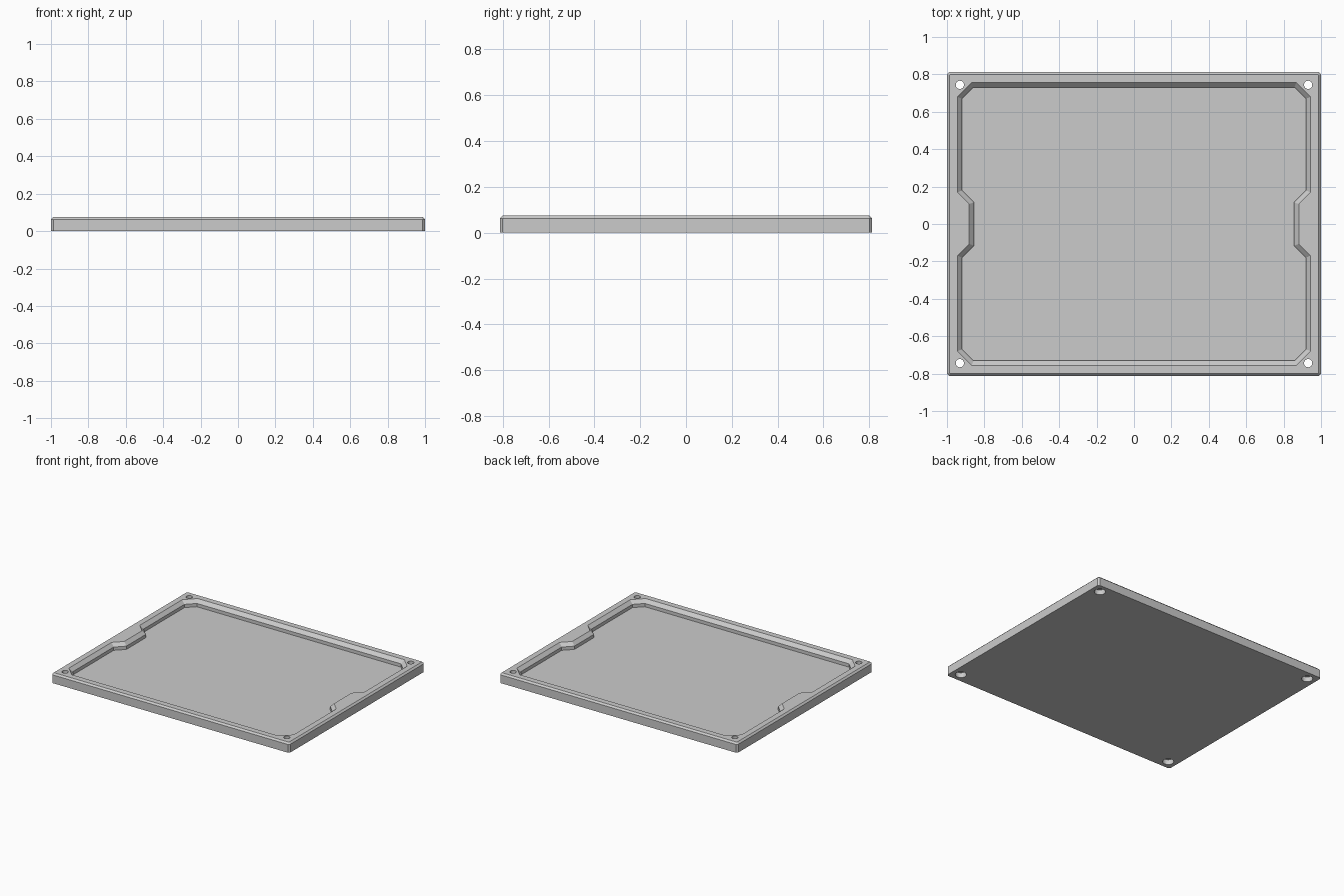
import bpy
import bmesh
from mathutils import Vector

cube = bpy.data.objects.get("Cube")
if cube:
    bpy.data.objects.remove(cube, do_unlink=True)

HEIGHT, FLOOR = 0.075, 0.025
EDGE, LIP = 0.0125, 0.025          # outer bevel and pocket bevel

grey = bpy.data.materials.new("plain_grey")
grey.use_nodes = True
grey.diffuse_color = (0.6, 0.6, 0.6, 1)
grey.node_tree.nodes["Principled BSDF"].inputs["Base Color"].default_value = (0.6, 0.6, 0.6, 1)


def mirrored_outline(quarter):
    """Closed counter-clockwise outline from the points of its +x +y quarter."""
    q = [Vector(p) for p in quarter]
    half = q + [Vector((-p.x, p.y)) for p in reversed(q)]
    return half + [-p for p in half]


def inset(outline, d):
    """Move every edge of the outline inward by d."""
    result = []
    for i, p in enumerate(outline):
        a = (p - outline[i - 1]).normalized()
        b = (outline[(i + 1) % len(outline)] - p).normalized()
        n1, n2 = Vector((-a.y, a.x)), Vector((-b.y, b.x))
        result.append(p + (n1 + n2) * d / (1 + n1.dot(n2)))
    return result


def loft(name, outline, levels):
    """Solid through (inset, z) levels of one outline."""
    bm = bmesh.new()
    rings = [[bm.verts.new((p.x, p.y, z)) for p in inset(outline, d)] for d, z in levels]
    n = len(outline)
    for low, high in zip(rings, rings[1:]):
        for i in range(n):
            j = (i + 1) % n
            bm.faces.new((low[i], low[j], high[j], high[i]))
    bm.faces.new(list(reversed(rings[0])))
    bm.faces.new(rings[-1])
    bmesh.ops.recalc_face_normals(bm, faces=bm.faces)
    mesh = bpy.data.meshes.new(name)
    bm.to_mesh(mesh)
    bm.free()
    mesh.materials.append(grey)
    obj = bpy.data.objects.new(name, mesh)
    bpy.context.collection.objects.link(obj)
    return obj


def cylinder(name, x, y, radius, bottom, top):
    bpy.ops.mesh.primitive_cylinder_add(vertices=32, radius=radius, depth=top - bottom,
                                        location=(x, y, (top + bottom) / 2))
    obj = bpy.context.object
    obj.name = name
    obj.data.materials.append(grey)
    return obj


def cut(target, cutter):
    cutter.hide_render = True
    mod = target.modifiers.new("cut", 'BOOLEAN')
    mod.operation, mod.solver, mod.object = 'DIFFERENCE', 'EXACT', cutter
    bpy.context.view_layer.objects.active = target
    bpy.ops.object.modifier_apply(modifier=mod.name)
    bpy.data.objects.remove(cutter, do_unlink=True)


# Plate with bevelled upright corners and top rim
X, Y = 1.0, 0.8125
plate = mirrored_outline([(X, Y - EDGE), (X - EDGE, Y)])
tray = loft("tray", plate, [(0, 0), (0, HEIGHT - EDGE), (EDGE, HEIGHT)])

# Pocket with clipped corners, side notches and a sloped lip
pocket = mirrored_outline([(0.881, 0.106), (0.944, 0.169), (0.944, 0.68), (0.868, 0.756)])
over = 0.01
cut(tray, loft("pocket_cutter", pocket,
               [(LIP, FLOOR), (LIP, HEIGHT - LIP), (-over, HEIGHT + over)]))

# Corner screw holes, wider underneath
for sx in (-1, 1):
    for sy in (-1, 1):
        x, y = sx * 0.931, sy * 0.744
        cut(tray, cylinder("hole_cutter", x, y, 0.022, -0.05, 0.15))
        cut(tray, cylinder("screw_head_cutter", x, y, 0.039, -0.05, 0.0375))

bpy.ops.object.select_all(action='DESELECT')
tray.select_set(True)
bpy.context.view_layer.objects.active = tray
bpy.ops.object.shade_smooth_by_angle(angle=0.4)
